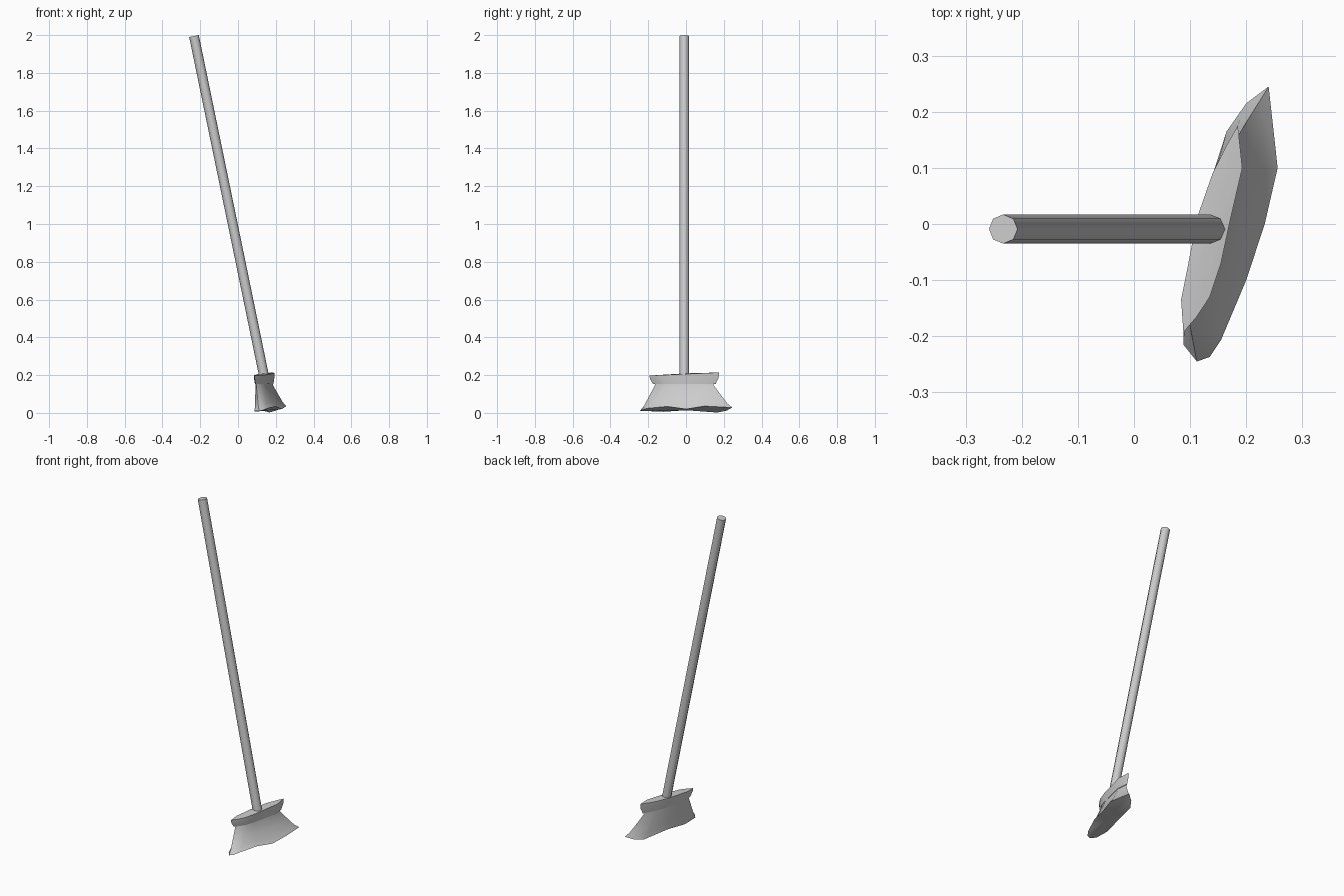
import bpy, bmesh, math
from mathutils import Vector

if "Cube" in bpy.data.objects:
    bpy.data.objects.remove(bpy.data.objects["Cube"])

MID = Vector((0.14, -0.01))


def finish(bm, name, angle):
    bmesh.ops.recalc_face_normals(bm, faces=bm.faces[:])
    me = bpy.data.meshes.new(name)
    bm.to_mesh(me)
    bm.free()
    ob = bpy.data.objects.new(name, me)
    bpy.context.collection.objects.link(ob)
    bpy.ops.object.select_all(action='DESELECT')
    ob.select_set(True)
    bpy.context.view_layer.objects.active = ob
    bpy.ops.object.shade_smooth_by_angle(angle=math.radians(angle))
    return ob


def loft(name, rings, low, high, angle=50):
    """Skin a stack of rings and close each end with a fan to a centre point."""
    bm = bmesh.new()
    loops = [[bm.verts.new(p) for p in r] for r in rings]
    n = len(loops[0])
    for a, b in zip(loops, loops[1:]):
        for i in range(n):
            j = (i + 1) % n
            bm.faces.new((a[i], a[j], b[j], b[i]))
    for loop, tip in ((loops[0], low), (loops[-1], high)):
        c = bm.verts.new(tip)
        for i in range(n):
            bm.faces.new((loop[i], loop[(i + 1) % n], c))
    return finish(bm, name, angle)


# Outlines seen from above, starting at the -y tip and going round by +x
top = [(0.088, -0.193), (0.112, -0.165), (0.135, -0.13), (0.155, -0.07),
       (0.170, 0.0), (0.193, 0.10), (0.185, 0.175), (0.165, 0.14),
       (0.140, 0.09), (0.112, 0.01), (0.095, -0.08), (0.084, -0.135)]
hem = [(0.112, -0.245, 0.010), (0.135, -0.237, 0.015), (0.155, -0.207, 0.024),
       (0.200, -0.100, 0.034), (0.233, 0.000, 0.020), (0.256, 0.100, 0.036),
       (0.240, 0.245, 0.028), (0.200, 0.215, 0.012), (0.165, 0.165, 0.002),
       (0.115, 0.010, 0.018), (0.090, -0.120, 0.006), (0.088, -0.215, 0.010)]


def scaled(s, z, slope=0.0):
    pts = [MID + (Vector(p) - MID) * s for p in top]
    return [Vector((p.x, p.y, z + slope * p.y)) for p in pts]


# Collar: tilted band where the handle enters
loft("collar",
     [scaled(0.90, 0.152), scaled(0.99, 0.185, 0.02), scaled(1.0, 0.206, 0.045)],
     (MID.x, MID.y, 0.155), (MID.x, MID.y, 0.209))

# Bristles: flared skirt with a wavy hem
hem = [Vector(p) for p in hem]
waist = scaled(0.84, 0.148)
rings = [hem]
for t, s in ((0.18, 0.26), (0.55, 0.60)):
    ring = []
    for h, w in zip(hem, waist):
        p = h.lerp(w, s)
        p.z = h.z + (w.z - h.z) * t
        ring.append(p)
    rings.append(ring)
rings += [waist, scaled(0.82, 0.17)]
loft("bristles", rings, (0.165, 0.0, 0.014), (MID.x, MID.y, 0.17))

# Handle: leaning eight-sided pole
start, end = Vector((0.141, -0.009, 0.18)), Vector((-0.233, -0.009, 1.995))
axis = end - start
bm = bmesh.new()
bmesh.ops.create_cone(bm, cap_ends=True, segments=8, radius1=0.026,
                      radius2=0.026, depth=axis.length)
bmesh.ops.rotate(bm, verts=bm.verts[:], cent=(0, 0, 0),
                 matrix=Vector((0, 0, 1)).rotation_difference(axis).to_matrix())
bmesh.ops.translate(bm, verts=bm.verts[:], vec=(start + end) / 2)
finish(bm, "handle", 50)
